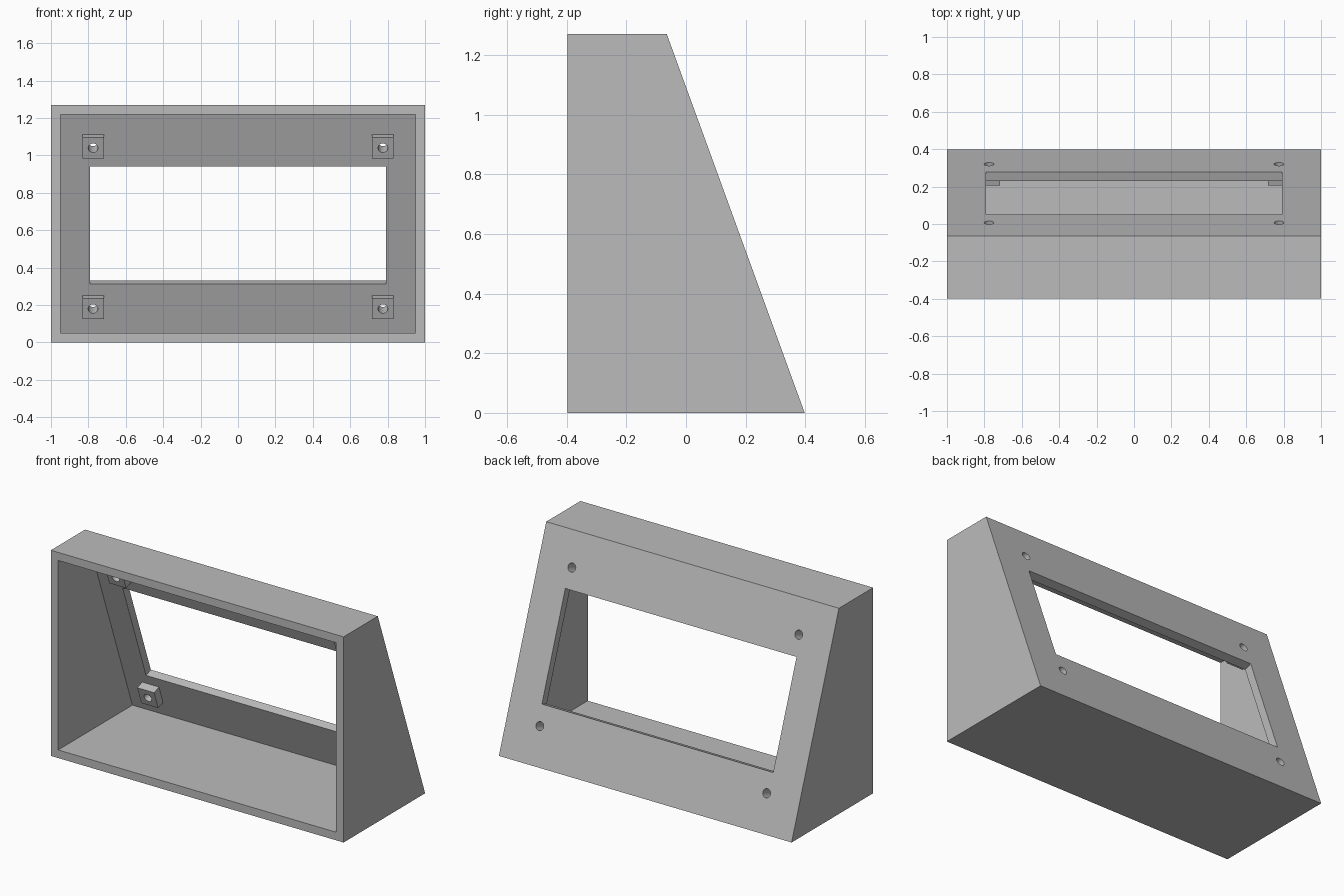
import bpy, bmesh, math
from mathutils import Matrix, Vector

cube = bpy.data.objects.get("Cube")
if cube:
    bpy.data.objects.remove(cube, do_unlink=True)

# Main sizes
TILT = math.radians(20)
FRONT, BACK, HEIGHT = -0.398, 0.398, 1.27
WALL = 0.05
SLOPE = math.tan(TILT)

# Panel frame: x across, y up the slope, z inward from the outer face
PANEL = Matrix.Translation((0, BACK, 0)) @ Matrix.Rotation(math.pi / 2 + TILT, 4, 'X')

grey = bpy.data.materials.new("plain grey")
grey.use_nodes = True
grey.diffuse_color = (0.5, 0.5, 0.5, 1)
grey.node_tree.nodes["Principled BSDF"].inputs["Base Color"].default_value = (0.5, 0.5, 0.5, 1)


def make_object(name, bm):
    bmesh.ops.recalc_face_normals(bm, faces=bm.faces)
    mesh = bpy.data.meshes.new(name)
    bm.to_mesh(mesh)
    bm.free()
    mesh.materials.append(grey)
    obj = bpy.data.objects.new(name, mesh)
    bpy.context.collection.objects.link(obj)
    return obj


def extrude_profile(name, profile, half_width):
    bm = bmesh.new()
    face = bm.faces.new([bm.verts.new((-half_width, y, z)) for y, z in profile])
    new = bmesh.ops.extrude_face_region(bm, geom=[face])["geom"]
    verts = [v for v in new if isinstance(v, bmesh.types.BMVert)]
    bmesh.ops.translate(bm, verts=verts, vec=(2 * half_width, 0, 0))
    return make_object(name, bm)


def panel_box(name, center, size):
    bm = bmesh.new()
    place = PANEL @ Matrix.Translation(center) @ Matrix.Diagonal(Vector(size).to_4d())
    bmesh.ops.create_cube(bm, size=1, matrix=place)
    return make_object(name, bm)


def cut(obj, cutter):
    mod = obj.modifiers.new("cut", 'BOOLEAN')
    mod.operation = 'DIFFERENCE'
    mod.solver = 'EXACT'
    mod.object = cutter
    bpy.context.view_layer.objects.active = obj
    bpy.ops.object.modifier_apply(modifier=mod.name)


def smooth(obj):
    bpy.ops.object.select_all(action='DESELECT')
    obj.select_set(True)
    bpy.context.view_layer.objects.active = obj
    bpy.ops.object.shade_smooth_by_angle(angle=math.radians(30))


# Wedge housing, open at the front
housing = extrude_profile("housing", [
    (FRONT, 0), (BACK, 0), (BACK - SLOPE * HEIGHT, HEIGHT), (FRONT, HEIGHT)], 1)

low, high = WALL, HEIGHT - WALL
inner = BACK - WALL / math.cos(TILT)
cavity = extrude_profile("cavity_cutter", [
    (FRONT - 0.2, low), (inner - SLOPE * low, low),
    (inner - SLOPE * high, high), (FRONT - 0.2, high)], 1 - WALL)

# Display window, square to the sloping panel
window = panel_box("window_cutter", (0, 0.685, WALL / 2), (1.58, 0.667, 0.12))
cutters = [cavity, window]
for cutter in cutters:
    cut(housing, cutter)

# Four screw bosses with through holes
for side, x in (("right", -0.775), ("left", 0.775)):
    for level, s in (("lower", 0.228), ("upper", 1.143)):
        boss = panel_box(f"{level}_{side}_boss", (x, s, 1.5 * WALL), (0.115, 0.117, WALL))
        bm = bmesh.new()
        bmesh.ops.create_cone(bm, cap_ends=True, segments=32, radius1=0.026,
                              radius2=0.026, depth=0.3,
                              matrix=PANEL @ Matrix.Translation((x, s, WALL)))
        drill = make_object("screw_hole_cutter", bm)
        cut(housing, drill)
        cut(boss, drill)
        smooth(boss)
        cutters.append(drill)
smooth(housing)

for cutter in cutters:
    bpy.data.objects.remove(cutter, do_unlink=True)
